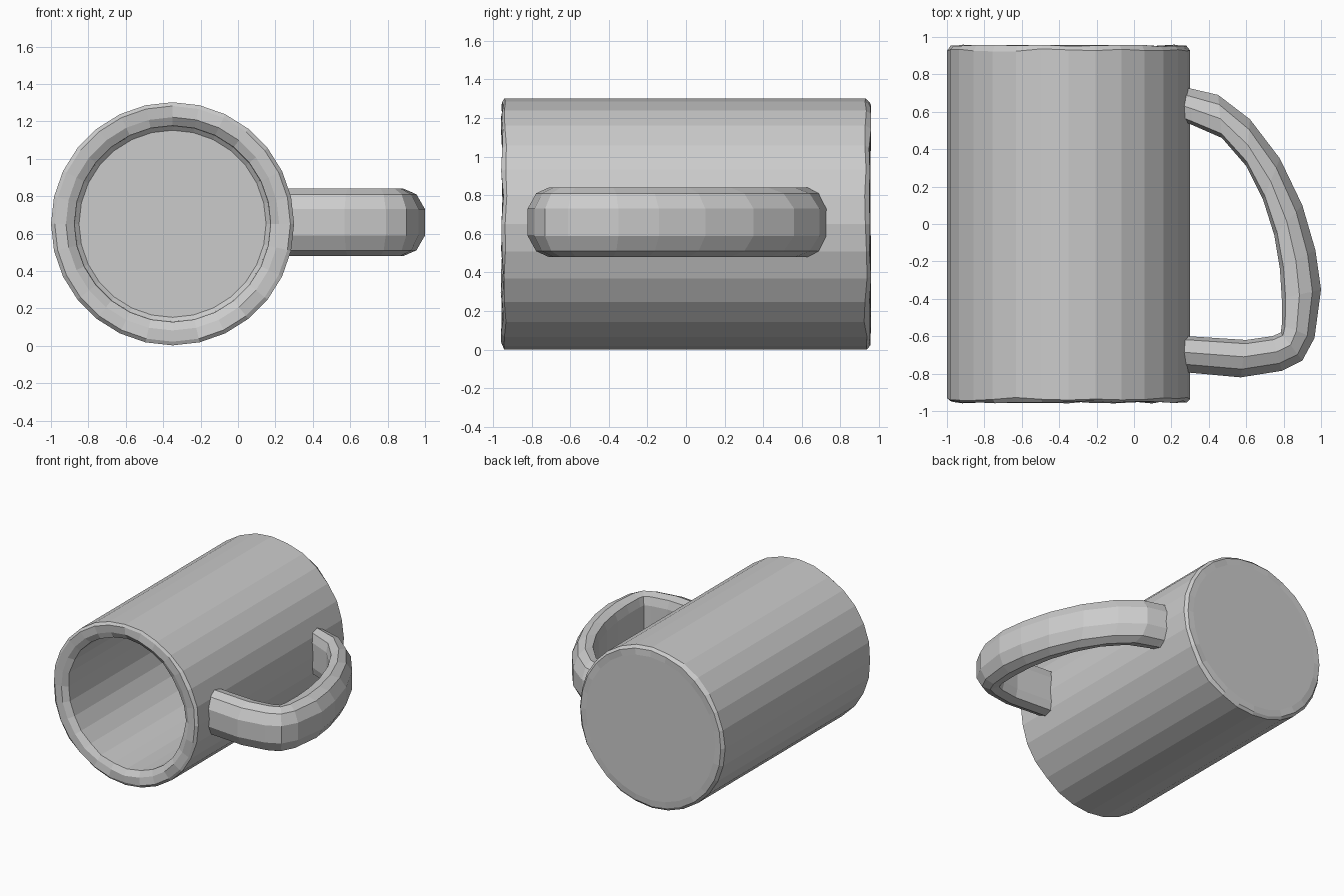
import bpy, bmesh, math, random
from mathutils import Vector

if "Cube" in bpy.data.objects:
    bpy.data.objects.remove(bpy.data.objects["Cube"])

random.seed(4)
CX, CZ, SIDES = -0.35, 0.652, 28


def make_object(name, rings, close_sides=True):
    """Skin a list of point loops and cap both ends."""
    bm = bmesh.new()
    loops = [[bm.verts.new(p) for p in ring] for ring in rings]
    n = len(loops[0])
    for a, b in zip(loops, loops[1:]):
        for i in range(n):
            j = (i + 1) % n
            bm.faces.new((a[i], a[j], b[j], b[i]))
    bm.faces.new(loops[0])
    bm.faces.new(loops[-1])
    bmesh.ops.recalc_face_normals(bm, faces=bm.faces)
    mesh = bpy.data.meshes.new(name)
    bm.to_mesh(mesh)
    bm.free()
    obj = bpy.data.objects.new(name, mesh)
    bpy.context.collection.objects.link(obj)
    return obj


# Mug body: profile (radius, y, jitter) from closed base, over the rim, to the inner floor
profile = [(0.58, 0.955, 0.004), (0.63, 0.953, 0.006), (0.65, 0.93, 0.008),
           (0.65, -0.935, 0.008), (0.63, -0.952, 0.007), (0.57, -0.953, 0.007),
           (0.525, -0.925, 0.01), (0.522, 0.83, 0.0), (0.50, 0.85, 0.0)]


def lathe_ring(r, y, jit):
    pts = []
    for i in range(SIDES):
        a = 2 * math.pi * i / SIDES
        pts.append((CX + r * math.cos(a), y + random.uniform(-jit, jit),
                    CZ + r * math.sin(a)))
    return pts


make_object("mug_body", [lathe_ring(*p) for p in profile])

# Handle: matching outer and inner edge points in the xy plane, (outer x, y, inner x, y)
stations = [(0.24, 0.735, 0.24, 0.56), (0.30, 0.725, 0.31, 0.53),
            (0.45, 0.69, 0.47, 0.46), (0.62, 0.56, 0.60, 0.31),
            (0.78, 0.35, 0.69, 0.13), (0.90, 0.10, 0.75, -0.06),
            (0.97, -0.14, 0.78, -0.24), (1.00, -0.35, 0.79, -0.40),
            (0.965, -0.61, 0.79, -0.54), (0.90, -0.73, 0.785, -0.58),
            (0.79, -0.785, 0.74, -0.60), (0.57, -0.82, 0.60, -0.62),
            (0.30, -0.795, 0.29, -0.60), (0.24, -0.79, 0.24, -0.60)]
# Rounded strap section: (position from outer to inner, z offset)
section = [(0, -0.07), (0, 0.07), (0.22, 0.15), (0.55, 0.18), (0.9, 0.165),
           (1, 0.10), (1, -0.10), (0.9, -0.165), (0.55, -0.18), (0.22, -0.15)]
rings = []
for ox, oy, ix, iy in stations:
    outer, inner = Vector((ox, oy, 0.66)), Vector((ix, iy, 0.66))
    rings.append([outer.lerp(inner, t) + Vector((0, 0, z)) for t, z in section])
make_object("handle", rings)
